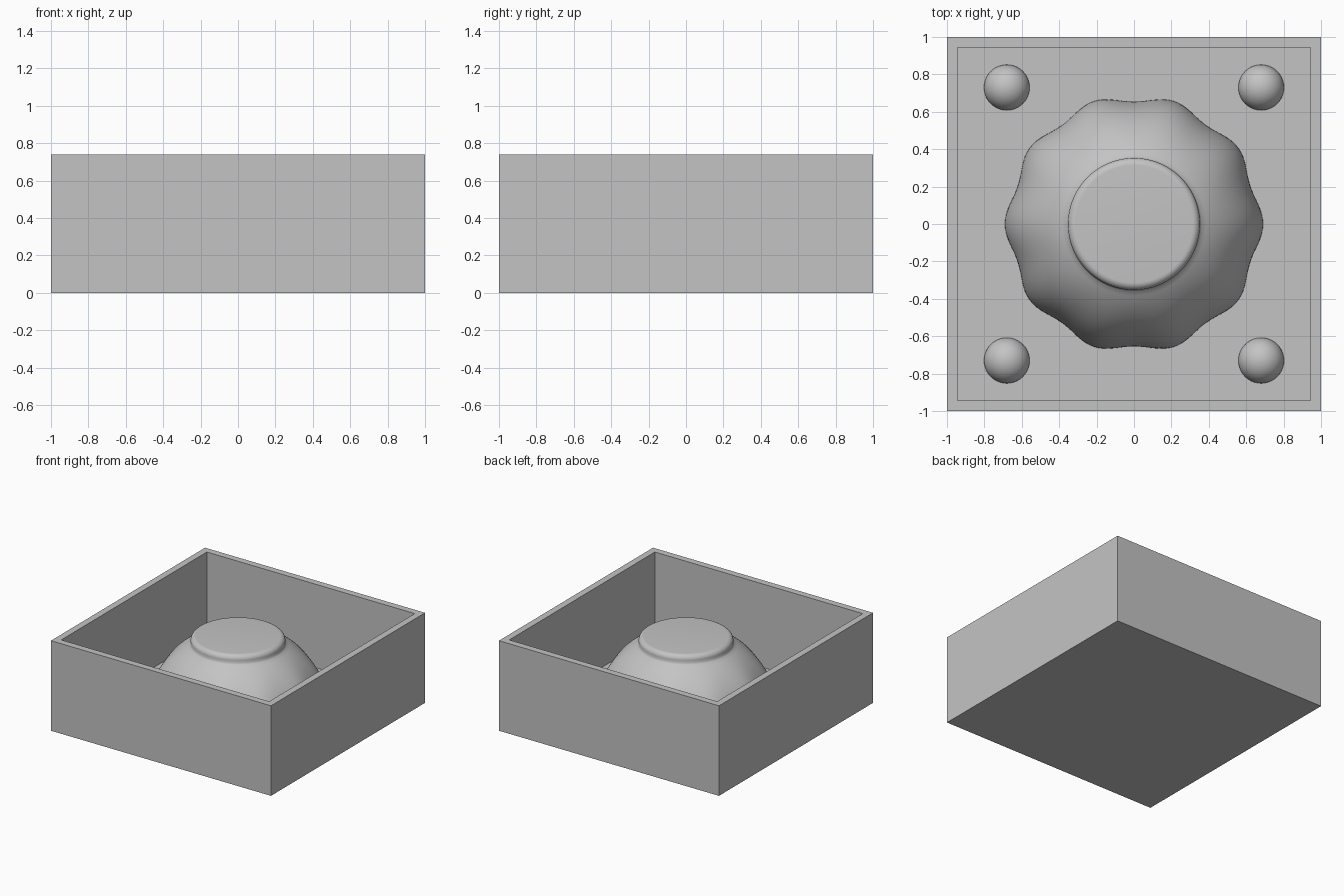
import bpy, bmesh, math

cube = bpy.data.objects.get("Cube")
if cube:
    bpy.data.objects.remove(cube, do_unlink=True)

GREY = (0.55, 0.55, 0.55, 1)
grey = bpy.data.materials.new("plain_grey")
grey.use_nodes = True
grey.diffuse_color = GREY
grey.node_tree.nodes["Principled BSDF"].inputs["Base Color"].default_value = GREY

HEIGHT, WALL, FLOOR = 0.74, 0.055, 0.055


def loft(name, profile, sides, turn=0, lobes=None, centre=(0, 0), smooth=True):
    """Skin (radius, height) rings around z and cap both ends."""
    bm = bmesh.new()
    rings = []
    for r, z in profile:
        ring = []
        for i in range(sides):
            a = turn + math.tau * i / sides
            rr = r + (lobes(a, z) if lobes else 0)
            ring.append(bm.verts.new((rr * math.cos(a), rr * math.sin(a), z)))
        rings.append(ring)
    for low, high in zip(rings, rings[1:]):
        for i in range(sides):
            j = (i + 1) % sides
            bm.faces.new((low[i], low[j], high[j], high[i]))
    bm.faces.new(rings[0][::-1])
    bm.faces.new(rings[-1])
    bmesh.ops.recalc_face_normals(bm, faces=bm.faces)
    mesh = bpy.data.meshes.new(name)
    bm.to_mesh(mesh)
    bm.free()
    mesh.materials.append(grey)
    obj = bpy.data.objects.new(name, mesh)
    obj.location = (*centre, 0)
    bpy.context.collection.objects.link(obj)
    if smooth:
        bpy.ops.object.select_all(action="DESELECT")
        obj.select_set(True)
        bpy.context.view_layer.objects.active = obj
        bpy.ops.object.shade_smooth_by_angle(angle=math.radians(50))
    return obj


def arc(radius, rise, base, start, end, steps, offset=0):
    """Part of an ellipse as (radius, height) points."""
    ts = [start + (end - start) * i / steps for i in range(steps + 1)]
    return [(offset + radius * math.cos(t), base + rise * math.sin(t)) for t in ts]


# Open square box: outside up, over the rim, down to the floor
q = math.sqrt(2)
loft("mould_box", [(q, 0), (q, HEIGHT), (q * (1 - WALL), HEIGHT), (q * (1 - WALL), FLOOR)],
     4, turn=math.pi / 4, smooth=False)

# Upturned bowl with a wavy lip, a small crease and a rounded foot
BOWL_R, BOWL_H = 0.672, 0.64
body = arc(BOWL_R, BOWL_H, FLOOR, 0, math.acos(0.36 / BOWL_R), 24)
foot = arc(0.04, 0.04, 0.627, 0, math.pi / 2, 8, offset=0.313)


def wave(angle, z):
    fade = max(0, 1 - (z - FLOOR) / 0.5)
    return 0.018 * fade * math.cos(10 * angle)


loft("bowl_form", body + [(0.353, 0.605)] + foot, 160, lobes=wave)

# Half-round locating pegs near the corners
for sx, side in ((1, "left"), (-1, "right")):
    for sy, end in ((-1, "front"), (1, "back")):
        dome = arc(0.122, 0.122, FLOOR, 0, math.pi / 2 - 0.03, 14)
        loft(f"{end}_{side}_peg", dome, 40, centre=(sx * 0.68, sy * 0.73))
